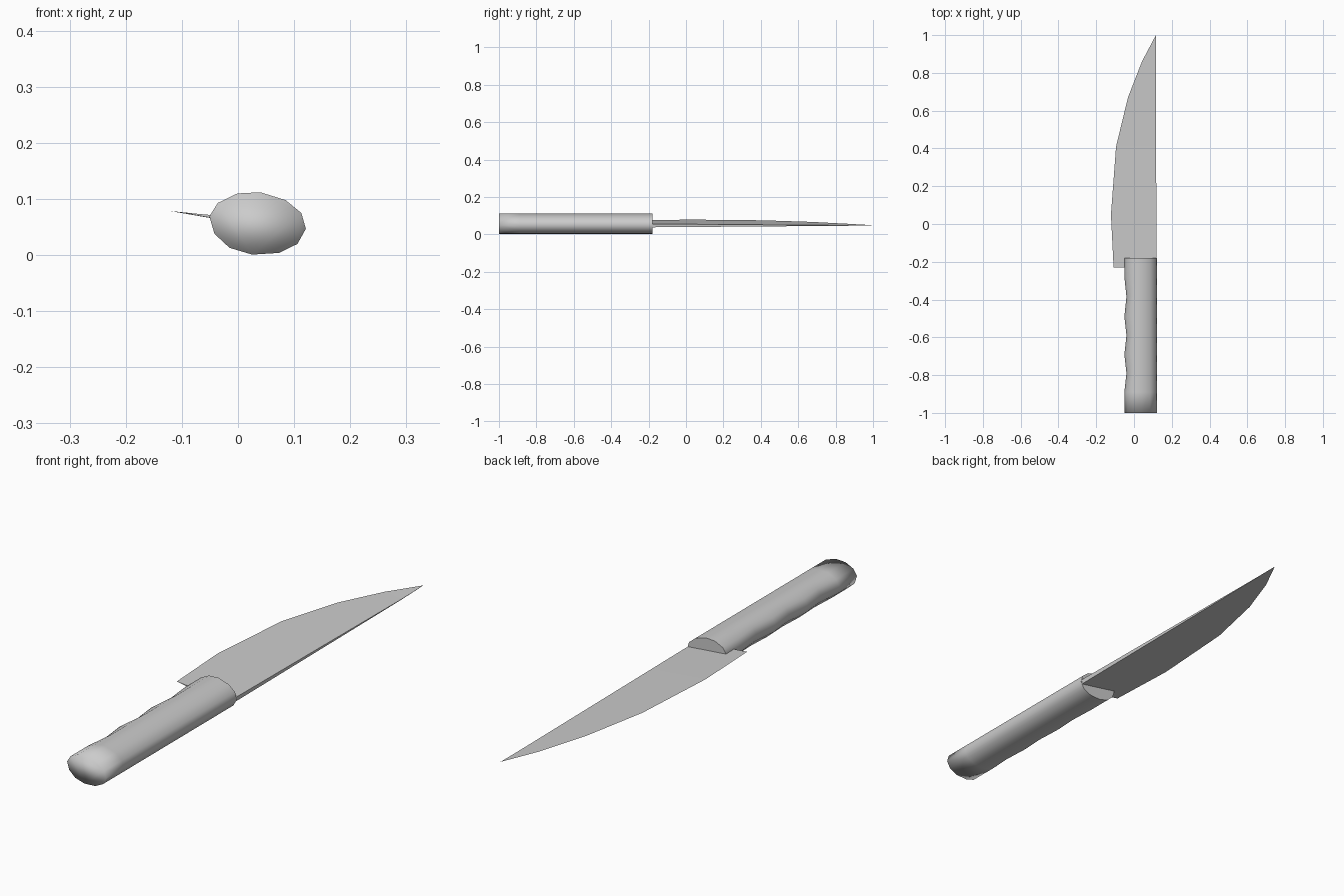
import bpy, bmesh

if "Cube" in bpy.data.objects:
    bpy.data.objects.remove(bpy.data.objects["Cube"])


def finish(bm, name):
    bmesh.ops.recalc_face_normals(bm, faces=bm.faces)
    mesh = bpy.data.meshes.new(name)
    bm.to_mesh(mesh)
    bm.free()
    obj = bpy.data.objects.new(name, mesh)
    bpy.context.collection.objects.link(obj)
    return obj


def loft(bm, rings, closed=True):
    """Bridge consecutive vertex rings with quads and return the vertices."""
    loops = [[bm.verts.new(p) for p in ring] for ring in rings]
    n = len(loops[0])
    for a, b in zip(loops, loops[1:]):
        for i in range(n):
            j = (i + 1) % n
            bm.faces.new((a[i], a[j], b[j], b[i]))
    return loops


# Handle: tilted oval section with finger grooves along its left side
section = [(-.051, .069), (-.036, .093), (-.001, .110), (.040, .112),
           (.085, .098), (.113, .075), (.121, .047), (.106, .020),
           (.073, .004), (.025, .001), (-.015, .013), (-.042, .038)]
stations = [(-1, 0), (-.89, 0), (-.79, .011), (-.69, 0), (-.59, .011),
            (-.49, 0), (-.385, .011), (-.28, 0), (-.18, 0)]
bm = bmesh.new()
rings = []
for y, groove in stations:
    rings.append([(x + groove * max(0, min(1, -x / .035)), y, z)
                  for x, z in section])
loops = loft(bm, rings)
bm.faces.new(loops[0])
front_cap = bm.faces.new(loops[-1])
for f in bm.faces:
    f.smooth = f is not front_cap
for e in front_cap.edges:
    e.smooth = False
finish(bm, "handle")

# Blade: wedge with a thick straight spine and a curved cutting edge
SLOPE = 0.133
SPINE_X = 0.117
outline = [(-.108, -.23), (-.122, .05), (-.095, .41), (-.032, .67),
           (.042, .86)]
tip_y = 1.0
bm = bmesh.new()
rings = []
for x, y in outline:
    half = 0.009 * (tip_y - y) / (tip_y + .18)
    edge_z = .047 + SLOPE * (SPINE_X - x)
    rings.append([(x, y, edge_z),
                  (SPINE_X + half * SLOPE, y, .047 + half),
                  (SPINE_X - half * SLOPE, y, .047 - half)])
loops = loft(bm, rings)
bm.faces.new(loops[0])
tip = bm.verts.new((.116, tip_y, .049))
last = loops[-1]
for i in range(3):
    bm.faces.new((last[i], last[(i + 1) % 3], tip))
finish(bm, "blade")
